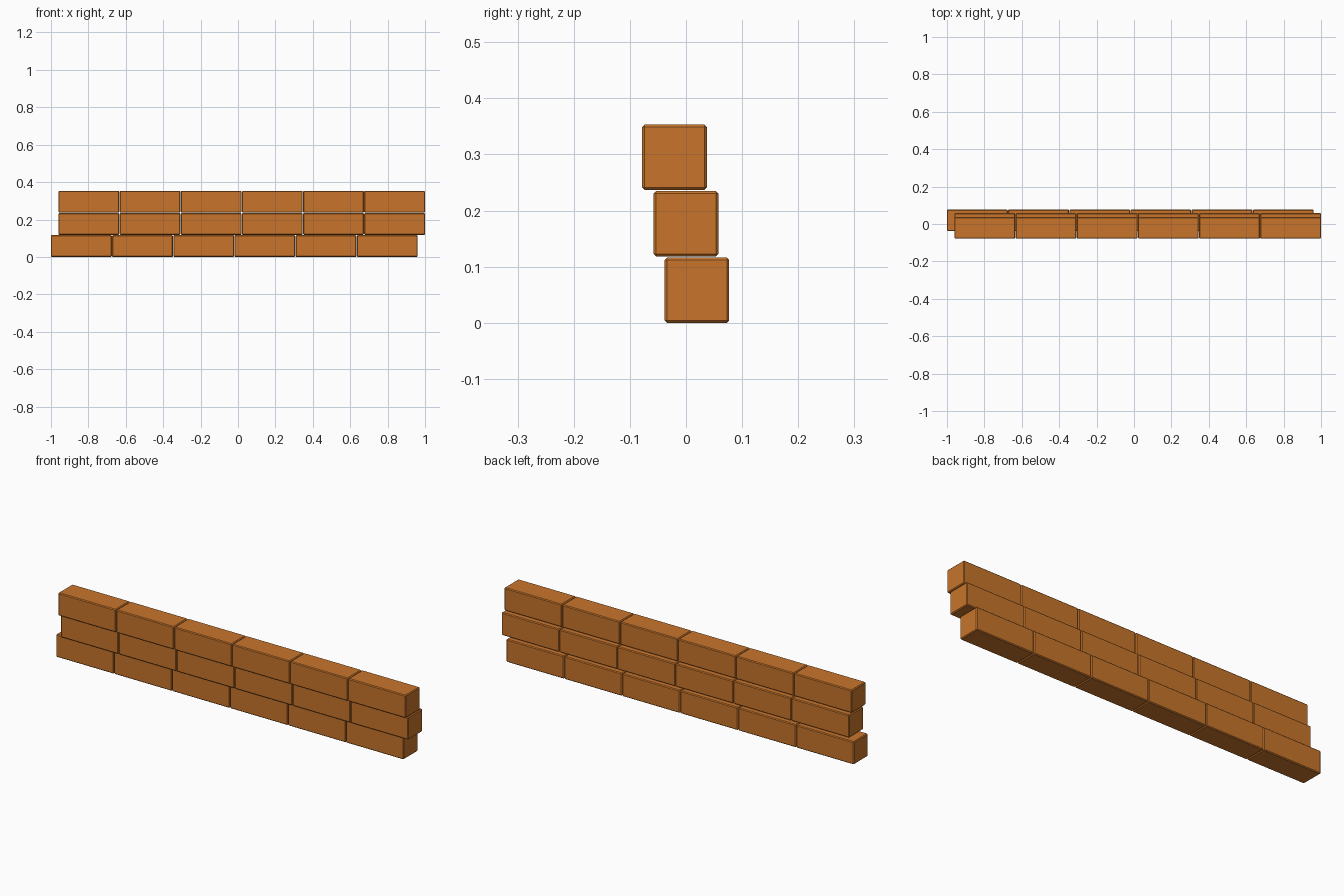
import bpy
import bmesh
from mathutils import Matrix, Vector

cube = bpy.data.objects.get("Cube")
if cube:
    bpy.data.objects.remove(cube, do_unlink=True)

# Brick clay colour
clay = bpy.data.materials.new("orange clay")
clay.use_nodes = True
colour = (0.578, 0.178, 0.024, 1)
clay.diffuse_color = colour
clay.node_tree.nodes["Principled BSDF"].inputs["Base Color"].default_value = colour

SIZE = Vector((0.325, 0.115, 0.116))
PITCH = 0.327
BRICKS = 6

# One shared brick mesh with narrow chamfered edges
mesh = bpy.data.meshes.new("brick")
bm = bmesh.new()
bmesh.ops.create_cube(bm, size=1, matrix=Matrix.Diagonal((*SIZE, 1)))
bmesh.ops.bevel(bm, geom=bm.edges[:], offset=0.004, segments=1, affect='EDGES')
bm.to_mesh(mesh)
bm.free()
mesh.materials.append(clay)

# Three courses, each stepping forward: name, left end x, centre y, base z
courses = [
    ("bottom", -1.0, 0.0195, 0.0),
    ("middle", -0.96, 0.0, 0.1185),
    ("top", -0.96, -0.0205, 0.237),
]
for name, x, y, z in courses:
    for i in range(BRICKS):
        brick = bpy.data.objects.new(f"{name}_course_brick_{i + 1}", mesh)
        brick.location = (x + SIZE.x / 2 + i * PITCH, y, z + SIZE.z / 2)
        bpy.context.collection.objects.link(brick)
